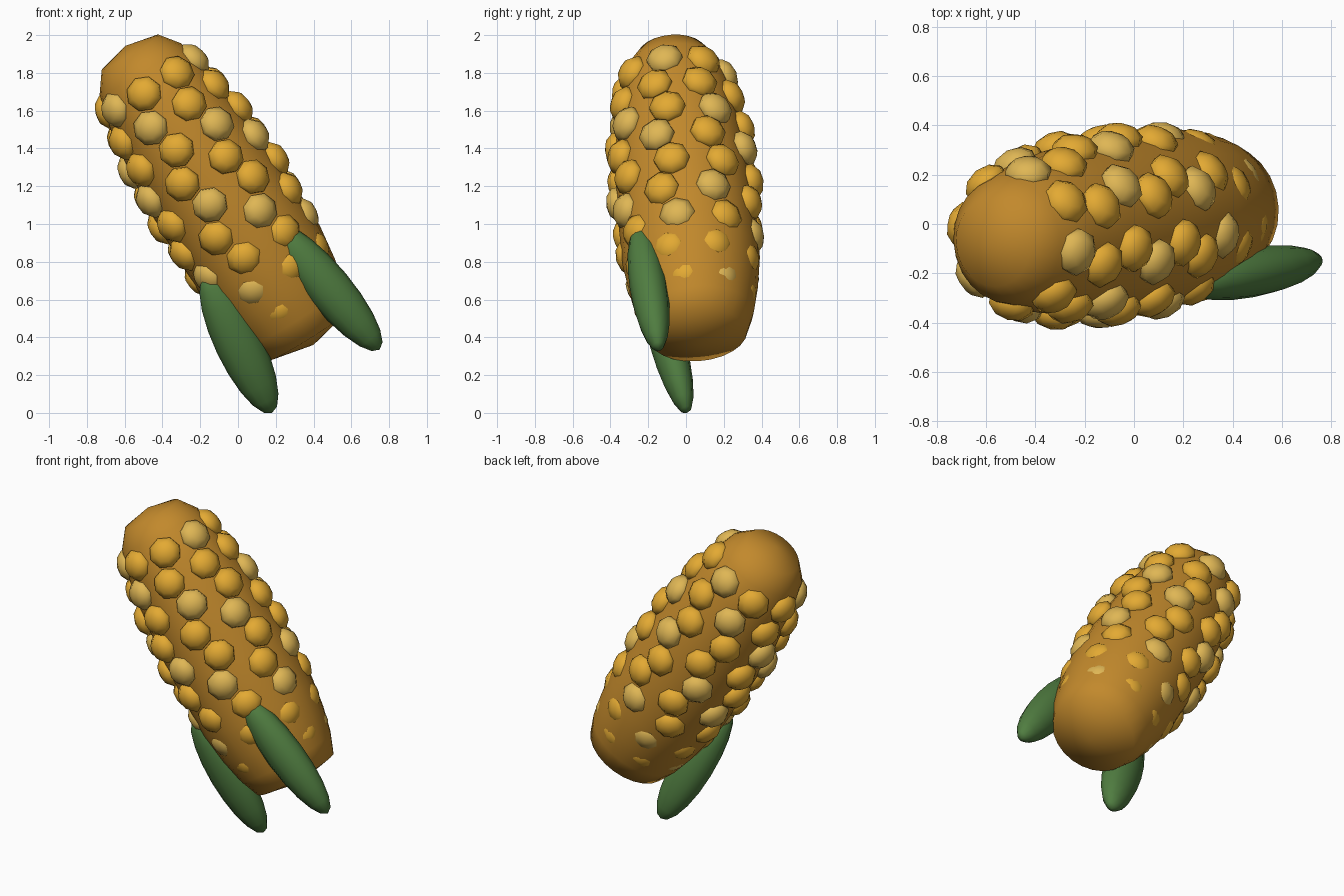
import bpy, bmesh, math
from mathutils import Vector, Matrix

cube = bpy.data.objects.get("Cube")
if cube:
    bpy.data.objects.remove(cube, do_unlink=True)


def material(name, rgb):
    m = bpy.data.materials.new(name)
    m.use_nodes = True
    m.diffuse_color = (*rgb, 1)
    bsdf = m.node_tree.nodes["Principled BSDF"]
    bsdf.inputs["Base Color"].default_value = (*rgb, 1)
    bsdf.inputs["Roughness"].default_value = 0.7
    return m


COB = material("cob brown", (0.54, 0.25, 0.025))
GOLD = material("golden kernel", (0.77, 0.40, 0.033))
PALE = material("pale kernel", (0.74, 0.47, 0.09))
LEAF = material("husk green", (0.08, 0.205, 0.052))


def finish(name, bm, mats):
    bmesh.ops.recalc_face_normals(bm, faces=bm.faces)
    mesh = bpy.data.meshes.new(name)
    bm.to_mesh(mesh)
    bm.free()
    ob = bpy.data.objects.new(name, mesh)
    bpy.context.collection.objects.link(ob)
    for m in mats:
        mesh.materials.append(m)
    mesh.shade_smooth()


def lathe(bm, profile, segments, frame):
    """Spin (radius, height) points, with a pole at each end."""
    turns = [2 * math.pi * s / segments for s in range(segments)]
    rings = [[bm.verts.new(frame @ Vector((r * math.cos(a), r * math.sin(a), h))) for a in turns]
             for r, h in profile[1:-1]]
    ends = [bm.verts.new(frame @ Vector((0, 0, profile[i][1]))) for i in (0, -1)]
    for s in range(segments):
        n = (s + 1) % segments
        bm.faces.new((ends[0], rings[0][n], rings[0][s]))
        bm.faces.new((ends[1], rings[-1][s], rings[-1][n]))
        for a, b in zip(rings, rings[1:]):
            bm.faces.new((a[s], a[n], b[n], b[s]))


def frame_from(x, y, z, origin):
    m = Matrix((x, y, z)).transposed().to_4x4()
    m.translation = origin
    return m


# Leaning axis of the ear: across points right, front points forward
bottom, top = Vector((0.40, 0.07, 0.36)), Vector((-0.594, -0.08, 1.944))
axis = (top - bottom).normalized()
length = (top - bottom).length
across = Vector((axis.z, 0, -axis.x)).normalized()
front = across.cross(axis)

# Cob core
bm = bmesh.new()
profile = [(0, 0), (0.258, 0.06), (0.304, 0.18), (0.338, 0.33), (0.364, 0.52),
           (0.366, 0.80), (0.358, 1.05), (0.338, 1.30), (0.305, 1.54),
           (0.255, 1.73), (0.178, length - 0.043), (0, length)]
lathe(bm, profile, 24, frame_from(across, axis.cross(across), axis, bottom))
finish("cob", bm, [COB])

# Kernels: nine staggered rings of eight faceted beads, half sunk in the cob
bm = bmesh.new()
for ring in range(9):
    h = 0.275 + 0.169 * ring
    radius = 0.357 - 0.2 * (h - 0.965) ** 2
    slope = -0.4 * (h - 0.965)
    stagger = 22.5 if ring % 2 else 11.25
    for k in range(8):
        turn = math.radians(45 * (k - 5) - stagger)
        out = front * math.cos(turn) + across * math.sin(turn)
        normal = (out - axis * slope).normalized()
        side = axis.cross(normal).normalized()
        frame = frame_from(side, normal.cross(side), normal, bottom + axis * h + out * radius)
        made = bmesh.ops.create_uvsphere(
            bm, u_segments=8, v_segments=5, radius=1,
            matrix=frame @ Matrix.Diagonal((0.1, 0.098, 0.068, 1)))
        for f in {f for v in made["verts"] for f in v.link_faces}:
            f.material_index = 1 if (ring + k) % 3 == 0 else 0
finish("kernels", bm, [GOLD, PALE])


# Husk leaves
def husk_leaf(name, start, end, width, depth):
    start, end = Vector(start), Vector(end)
    z = (end - start).normalized()
    x = Vector((z.z, 0, -z.x)).normalized()
    half = (end - start).length / 2
    steps = [math.pi * i / 10 for i in range(11)]
    points = [(math.sin(a), -math.cos(a)) for a in steps]
    frame = frame_from(x, z.cross(x), z, (start + end) / 2)
    bm = bmesh.new()
    lathe(bm, points, 12, frame @ Matrix.Diagonal((width, depth, half, 1)))
    finish(name, bm, [LEAF])


husk_leaf("husk_leaf_right", (0.18, 0.005, 0.0), (-0.17, -0.2, 0.735), 0.127, 0.095)
husk_leaf("husk_leaf_left", (0.75, -0.145, 0.335), (0.205, -0.25, 0.99), 0.12, 0.1)
